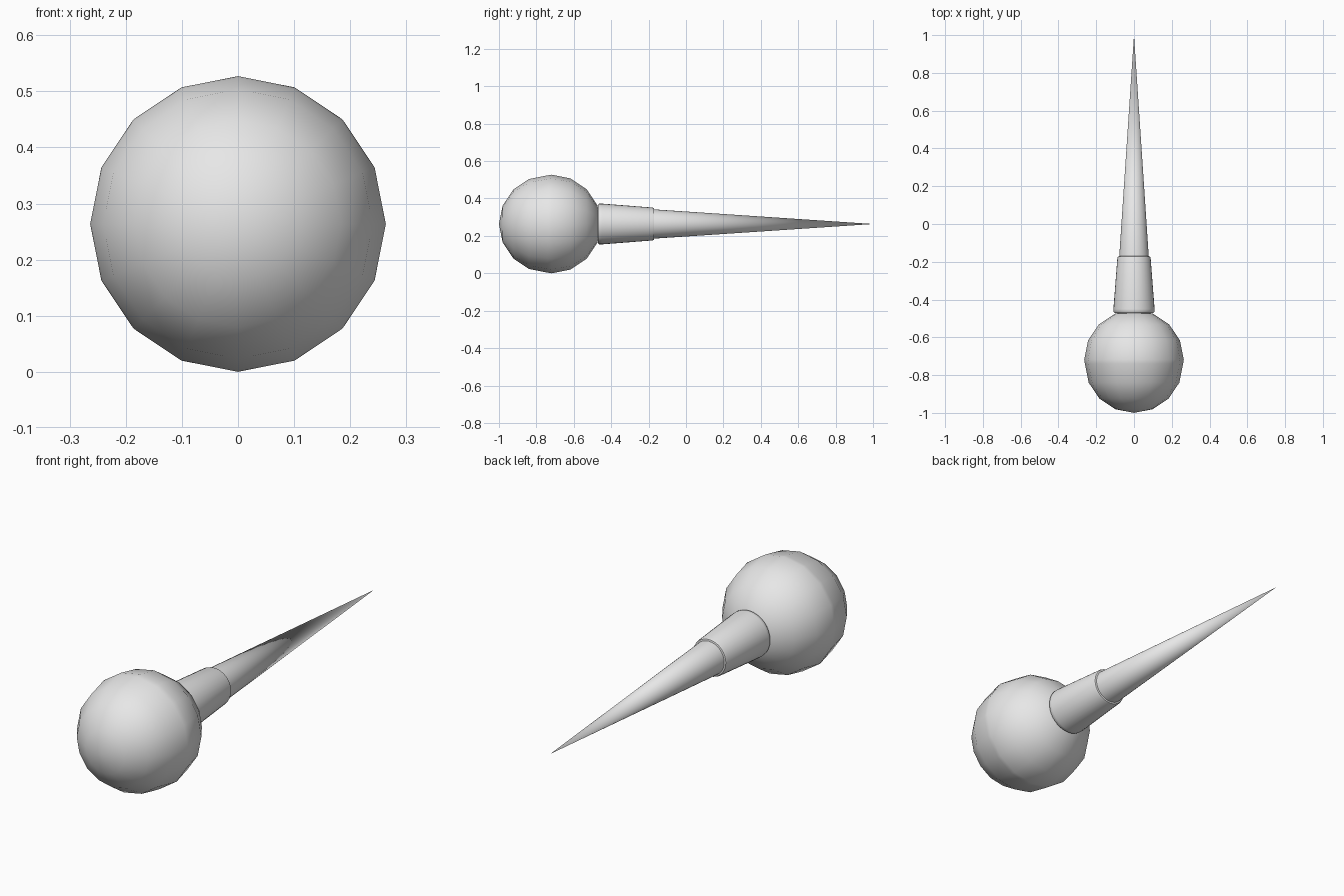
import bpy, bmesh, math

if "Cube" in bpy.data.objects:
    bpy.data.objects.remove(bpy.data.objects["Cube"])

R = 0.2635          # ball radius, also the height of the long axis
SIDES = 16

grey = bpy.data.materials.new("light_grey")
grey.diffuse_color = (0.8, 0.8, 0.8, 1.0)
grey.use_nodes = True
grey.node_tree.nodes["Principled BSDF"].inputs["Base Color"].default_value = grey.diffuse_color


def lathe(name, profile, sides, sharp=40):
    """Spin (y, radius) points around the long axis; radius 0 makes a pole."""
    bm = bmesh.new()
    rings = []
    for y, r in profile:
        if r == 0:
            rings.append([bm.verts.new((0, y, R))] * sides)
        else:
            rings.append([bm.verts.new((r * math.sin(math.tau * i / sides), y,
                                        R + r * math.cos(math.tau * i / sides)))
                          for i in range(sides)])
    for a, b in zip(rings, rings[1:]):
        for i in range(sides):
            j = (i + 1) % sides
            corners = list(dict.fromkeys((a[i], a[j], b[j], b[i])))
            bm.faces.new(corners)
    bmesh.ops.recalc_face_normals(bm, faces=bm.faces)
    mesh = bpy.data.meshes.new(name)
    bm.to_mesh(mesh)
    bm.free()
    mesh.materials.append(grey)
    obj = bpy.data.objects.new(name, mesh)
    bpy.context.collection.objects.link(obj)
    bpy.ops.object.select_all(action='DESELECT')
    obj.select_set(True)
    bpy.context.view_layer.objects.active = obj
    bpy.ops.object.shade_smooth_by_angle(angle=math.radians(sharp))
    return obj


# Ball: two slightly offset hemispheres joined at the middle
step = math.pi / 8
front = [(-0.74 - 0.26 * math.cos(k * step), 0.26 * math.sin(k * step)) for k in range(5)]
back = [(-0.718 + R * math.sin(k * step), R * math.cos(k * step)) for k in range(4)]
lathe("ball", front + back + [(-0.718 + R, 0)], SIDES, 60)

# Collar: tapered sleeve with softened rims
lathe("collar", [(-0.47, 0), (-0.47, 0.104), (-0.464, 0.109), (-0.45, 0.109),
                 (-0.18, 0.088), (-0.172, 0.085), (-0.17, 0.078), (-0.17, 0)], 32)

# Spike: long cone running to a point
lathe("spike", [(-0.2, 0), (-0.2, 0.08), (1.0, 0)], 32)
